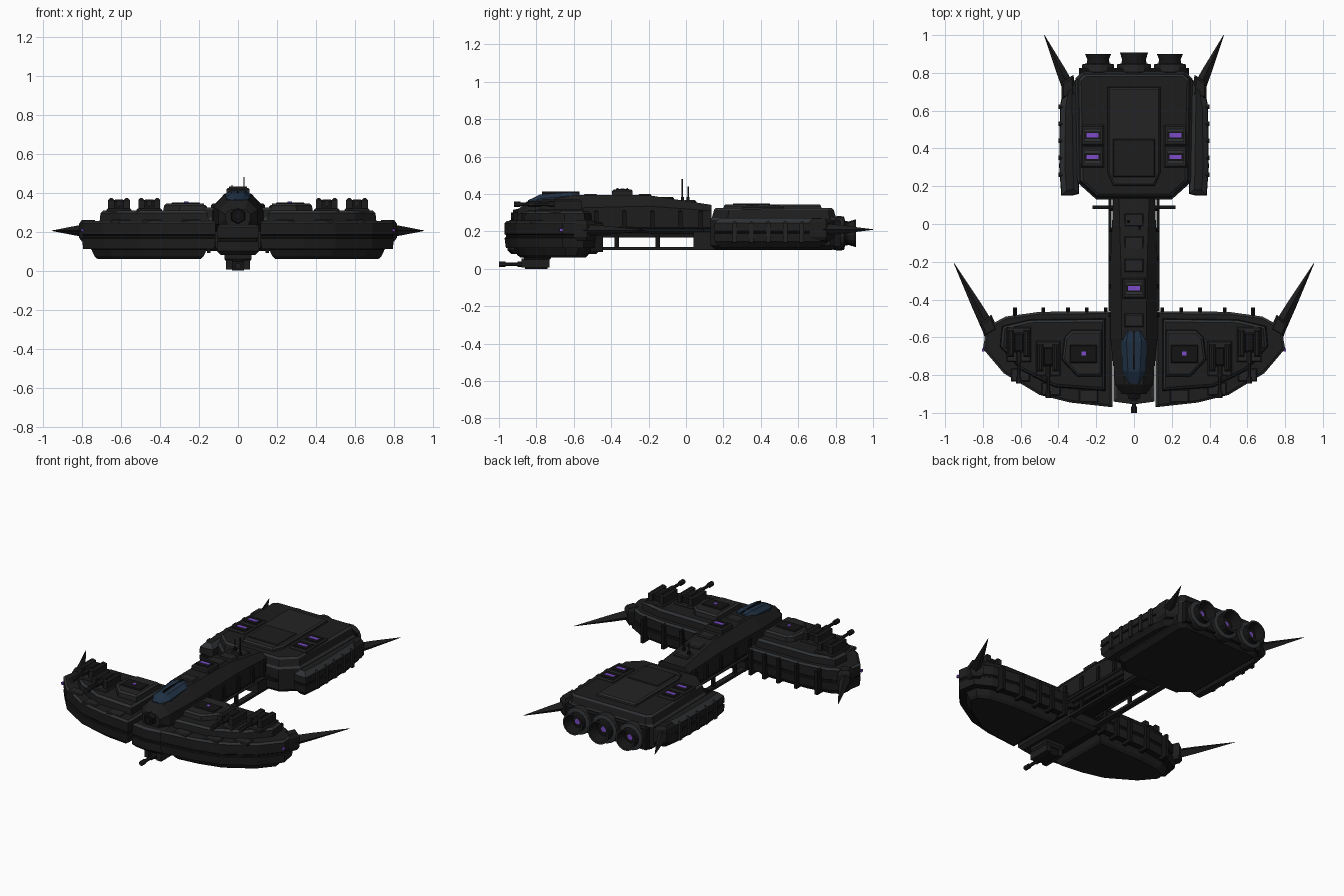
import bpy, bmesh, math
from mathutils import Vector

if "Cube" in bpy.data.objects:
    bpy.data.objects.remove(bpy.data.objects["Cube"])


def material(name, rgb):
    m = bpy.data.materials.new(name)
    m.diffuse_color = (*rgb, 1)
    m.use_nodes = True
    m.node_tree.nodes["Principled BSDF"].inputs["Base Color"].default_value = m.diffuse_color
    return m


HULL, DARK, TRIM, GLASS, GLOW, PANEL = range(6)
MATS = [material("hull black", (.0125, .0125, .0125)),
        material("recess black", (.007, .007, .0075)),
        material("edge trim grey", (.028, .031, .034)),
        material("canopy blue", (.014, .030, .058)),
        material("violet glow", (.20, .07, .58)),
        material("panel charcoal", (.017, .017, .018))]


def rings(name, loops, mats, mirror=False, caps=(None, None)):
    """Skin a list of equal-length point loops; mats gives a colour per band."""
    bm = bmesh.new()
    vs = [[bm.verts.new(p) for p in lp] for lp in loops]
    n = len(loops[0])
    for i in range(len(vs) - 1):
        for j in range(n):
            k = (j + 1) % n
            f = bm.faces.new((vs[i][j], vs[i][k], vs[i + 1][k], vs[i + 1][j]))
            f.material_index = mats[i] if isinstance(mats, (list, tuple)) else mats
    base = mats if isinstance(mats, int) else mats[0]
    for row, c in ((vs[0], caps[0]), (vs[-1], caps[1])):
        bm.faces.new(row).material_index = base if c is None else c
    bmesh.ops.recalc_face_normals(bm, faces=bm.faces)
    me = bpy.data.meshes.new(name)
    bm.to_mesh(me)
    bm.free()
    for m in MATS:
        me.materials.append(m)
    ob = bpy.data.objects.new(name, me)
    bpy.context.collection.objects.link(ob)
    if mirror:
        ob.modifiers.new("mirror", 'MIRROR').use_mirror_merge = False
    return ob


def inset(poly, d):
    """Move every edge of a counter-clockwise outline inwards by d."""
    out, n = [], len(poly)
    for i in range(n):
        a, b, c = (Vector(poly[k % n]) for k in (i - 1, i, i + 1))
        u, v = (b - a).normalized(), (c - b).normalized()
        nu, nv = Vector((-u.y, u.x)), Vector((-v.y, v.x))
        out.append(b + (nu + nv) * d / (1 + nu.dot(nv)))
    return out


def layered(name, outline, levels, mats=HULL, mirror=False, caps=(None, None)):
    """Stack an outline in z; levels are (z, inset)."""
    loops = [[(p[0], p[1], z) for p in inset(outline, d)] for z, d in levels]
    return rings(name, loops, mats, mirror, caps)


def box(name, x0, x1, y0, y1, z0, z1, mat=HULL, mirror=False, ch=0.0):
    lv = [(z0, 0), (z1 - ch, 0), (z1, ch)] if ch else [(z0, 0), (z1, 0)]
    return layered(name, [(x0, y0), (x1, y0), (x1, y1), (x0, y1)], lv, mat, mirror)


def tube(name, x, z, prof, n=12, mats=HULL, mirror=False, caps=(None, None)):
    """Turned part along y; prof is (y, radius)."""
    ang = [2 * math.pi * (j + .5) / n for j in range(n)]
    return rings(name, [[(x + r * math.cos(a), y, z + r * math.sin(a)) for a in ang]
                        for y, r in prof], mats, mirror, caps)


def spike(name, b, t, w, h, z):
    b, t = Vector((*b, z)), Vector((*t, z))
    d = (t - b).normalized()
    p, up = Vector((-d.y, d.x, 0)), Vector((0, 0, 1))
    rings(name, [[c + p * w * s, c + up * h * s, c - p * w * s, c - up * h * s]
                 for c, s in ((b, 1), (b.lerp(t, .35), .72), (t, .04))], HULL, True)


def vent(name, x, y, z, top, mirror=False):
    """Framed vent with a glowing slot."""
    box(name + "_frame", x - .06, x + .06, y - .055, y + .055, z, top, PANEL, mirror, .008)
    box(name + "_recess", x - .045, x + .045, y - .035, y + .035, top, top + .003, DARK, mirror)
    for k in (-1, 1):
        box(name + "_bar", x - .045, x + .045, y + k * .026 - .005, y + k * .026 + .005,
            top, top + .008, TRIM, mirror)
    box(name + "_glow", x - .032, x + .032, y - .011, y + .011, top, top + .005, GLOW, mirror)


# front wing pods
wing = [(.115, -.97), (.34, -.945), (.5, -.905), (.69, -.79), (.8, -.66),
        (.78, -.545), (.68, -.49), (.5, -.465), (.115, -.462)]
layered("wing_pod", wing, [(.06, .075), (.075, .06), (.11, .045), (.112, .006), (.165, 0), (.17, .006),
                           (.18, .006), (.185, 0), (.245, 0), (.256, .012)],
        [HULL, HULL, DARK, HULL, DARK, DARK, DARK, HULL, TRIM], True, (HULL, HULL))
deck = [(.15, -.885), (.42, -.865), (.6, -.775), (.71, -.65), (.7, -.54), (.55, -.505), (.15, -.5)]
layered("wing_deck", deck, [(.25, 0), (.295, .005), (.308, .018)], [HULL, TRIM], True, (HULL, HULL))
panel = [(.165, -.81), (.3, -.81), (.385, -.72), (.37, -.6), (.33, -.56), (.165, -.56)]
layered("wing_panel", panel, [(.3, 0), (.335, .006), (.345, .016)], [PANEL, TRIM], True, (PANEL, PANEL))
box("wing_hatch", .195, .34, -.735, -.64, .34, .351, DARK, True, .005)
box("wing_hatch_light", .255, .277, -.696, -.676, .351, .354, GLOW, True)
box("wing_tip_light", .792, .806, -.675, -.66, .2, .215, GLOW, True)
for i, x in enumerate((.15, .25, .35, .48, .63)):
    box(f"wing_rear_rib_{i}", x - .01, x + .01, -.51, -.443, .09, .25, DARK, True, .008)
for i, (x, y) in enumerate(((.24, -.957), (.44, -.92), (.6, -.845))):
    box(f"wing_front_plate_{i}", x - .05, x + .05, y + .012, y + .08, .245, .262, PANEL, True, .005)

# deck turrets
for i, (x, y) in enumerate(((.61, -.635), (.455, -.71))):
    box(f"turret_pad_{i}", x - .065, x + .065, y - .095, y + .09, .3, .318, PANEL, True, .006)
    for s in (-1, 1):
        box(f"turret_cheek_{i}", x + s * .04 - .016, x + s * .04 + .016, y - .07, y + .075,
            .315, .372, HULL, True, .01)
    box(f"turret_core_{i}", x - .03, x + .03, y - .045, y + .06, .315, .365, DARK, True, .01)
    tube(f"turret_barrel_{i}", x, .345, [(y, .016), (y - .1, .016), (y - .1, .01), (y - .175, .01),
         (y - .175, .016), (y - .21, .016)], 8, HULL, True)

# wing tip and stern blades with mounts
layered("wing_blade_mount", [(.72, -.56), (.79, -.6), (.815, -.53), (.755, -.48)],
        [(.15, .012), (.17, 0), (.24, 0), (.26, .012)], HULL, True)
spike("wing_blade", (.77, -.55), (.953, -.208), .036, .034, .205)
layered("stern_blade_mount", [(.31, .68), (.385, .66), (.385, .75), (.32, .79)],
        [(.15, .012), (.17, 0), (.25, 0), (.27, .012)], HULL, True)
spike("stern_blade", (.345, .72), (.475, 1.0), .034, .034, .21)

# centre keel between the pods
layered("keel_block", [(-.108, -.94), (0, -.955), (.108, -.94), (.108, -.46), (-.108, -.46)],
        [(.08, .02), (.1, 0), (.15, 0), (.152, .01), (.165, .01), (.167, 0), (.225, 0), (.235, .015)],
        [HULL, HULL, DARK, DARK, DARK, HULL, TRIM])


# spine fuselage, canopy and neck
def section(y, hw, zb, zm, zt, tw):
    half = [(hw * .8, zb), (hw, zb + .03), (hw, zm), (tw, zt)]
    return [(x, y, z) for x, z in half] + [(-x, y, z) for x, z in reversed(half)]


rings("spine", [section(*s) for s in (
    (-.90, .065, .235, .29, .315, .035), (-.85, .1, .21, .31, .36, .05), (-.6, .125, .2, .325, .395, .065),
    (-.2, .125, .19, .335, .393, .07), (.135, .11, .19, .31, .342, .08))], HULL)
rings("canopy", [section(*s) for s in (
    (-.845, .035, .32, .352, .366, .02), (-.78, .062, .32, .375, .397, .032),
    (-.62, .067, .35, .39, .410, .04), (-.57, .045, .35, .39, .403, .03))], GLASS)
box("canopy_ridge", -.004, .004, -.77, -.57, .39, .412, DARK)
tube("nose_sensor", 0, .28, [(-.88, .045), (-.925, .035), (-.925, .022), (-.935, .022)], 6, DARK)
vent("spine_vent", 0, -.34, .37, .424)
for i, y in enumerate((-.51, -.22, -.1, .02)):
    box(f"spine_plate_{i}", -.05, .05, y - .035, y + .035, .34, .401 if y < -.15 else .392 - (y + .15) * .15,
        PANEL, False, .006)
for i, y in enumerate((-.48, -.33, -.18, -.03, .08)):
    box(f"spine_side_rib_{i}", .10, .134, y - .012, y + .012, .215, .315, DARK, True, .01)
box("spine_underbeam", -.08, .08, -.5, .16, .168, .2, DARK)
box("lower_rail", .075, .11, -.5, .16, .1, .117, HULL, True)
tube("side_pipe", .127, .205, [(-.46, .009), (.14, .009)], 8, TRIM, True)
for i, y in enumerate((-.37, -.15, .06)):
    box(f"rail_strut_{i}", .085, .1, y - .012, y + .012, .11, .18, DARK, True)
box("cross_bar", -.22, .22, .08, .097, .2, .217, DARK)
box("neck_block", -.115, .115, .04, .2, .115, .2, HULL)
for i, (x, y, top) in enumerate(((.03, -.02, .48), (-.03, .012, .44))):
    box(f"antenna_{i}", x - .003, x + .003, y - .003, y + .003, .34, top, DARK)
    box(f"antenna_foot_{i}", x - .008, x + .008, y - .008, y + .008, .34, .385, DARK)

# chin turret
layered("chin_mount", [(-.07, -.87), (.07, -.87), (.07, -.72), (-.07, -.72)],
        [(.045, .012), (.06, 0), (.09, 0)], HULL)
for s in (-1, 1):
    box("chin_cheek", s * .045 - .016, s * .045 + .016, -.88, -.73, .006, .055, HULL)
box("chin_core", -.03, .03, -.86, -.74, 0, .055, DARK)
tube("chin_barrel", 0, .024, [(-.8, .017), (-.9, .017), (-.9, .011), (-.965, .011), (-.965, .016),
                              (-1.0, .016)], 8)

# stern hull
stern = [(-.3, .22), (-.2, .13), (.2, .13), (.3, .22), (.31, .77), (.27, .81), (-.27, .81), (-.31, .77)]
layered("stern_hull", stern, [(.1, .03), (.125, 0), (.26, 0), (.272, .008), (.315, .02), (.325, .03)],
        [HULL, HULL, TRIM, HULL, TRIM], False, (HULL, HULL))
layered("stern_top_panel", [(-.14, .27), (-.11, .2), (.11, .2), (.14, .27), (.14, .725), (-.14, .725)],
        [(.32, 0), (.337, .003), (.345, .011)], [PANEL, TRIM], False, (PANEL, PANEL))
box("stern_top_plate", -.11, .11, .25, .45, .34, .35, HULL, False, .004)
for i, y in enumerate((.355, .47)):
    vent(f"stern_vent_{i}", .22, y, .315, .336, True)
side = [(.29, .16), (.33, .15), (.385, .15), (.396, .3), (.392, .62), (.375, .72), (.3, .77)]
layered("side_sponson", side, [(.115, .03), (.145, .004), (.19, 0), (.193, .007), (.2, .007), (.203, 0),
                               (.245, .003), (.272, .03)],
        [HULL, HULL, DARK, DARK, DARK, HULL, TRIM], True, (HULL, HULL))
for i in range(5):
    y = .26 + i * .09
    box(f"sponson_rib_{i}", .345, .401, y - .012, y + .012, .14, .258, PANEL, True, .012)

# engines
box("engine_plate", -.29, .29, .79, .825, .12, .265, DARK, False, .01)
for name, x, r, end in (("side_engine", .19, .082, .9), ("main_engine", 0, .088, .908)):
    tube(name, x, .19, [(.78, r), (.81, r + .006), (.845, r + .004), (.85, r - .02), (.87, r - .024),
                        (end, r - .012), (end, r - .022), (.85, r - .045), (.85, .018)], 16,
         [HULL, PANEL, TRIM, DARK, HULL, TRIM, DARK, DARK], x > 0, (HULL, GLOW))
